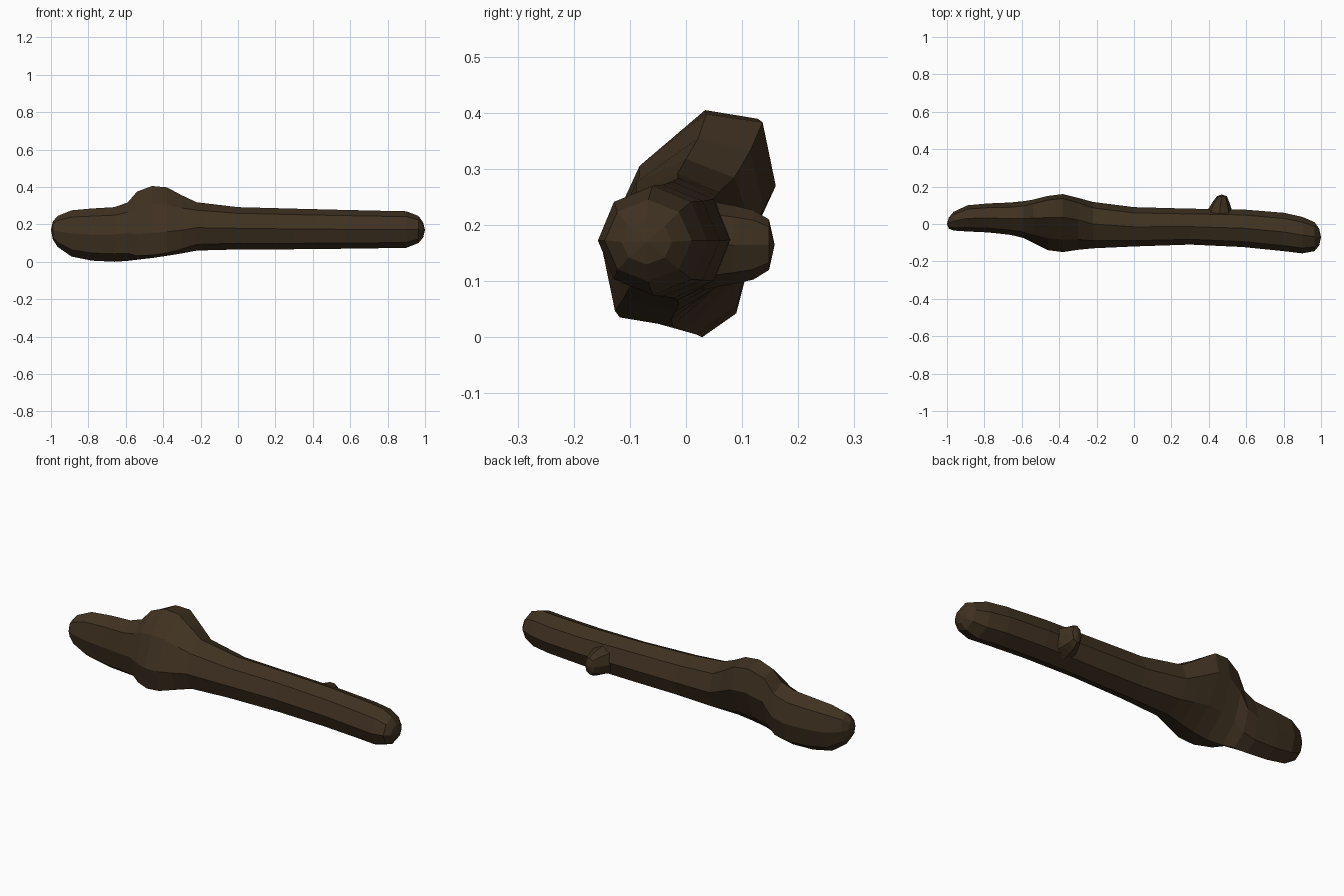
import bpy, bmesh
from math import sin, cos, pi

bark = bpy.data.materials.new("dark_bark")
bark.diffuse_color = (0.05, 0.031, 0.015, 1)


def loft(name, rings, start, end):
    """Skin closed rings and close both ends with a point."""
    bm = bmesh.new()
    loops = [[bm.verts.new(p) for p in r] for r in rings]
    n = len(loops[0])
    for a, b in zip(loops, loops[1:]):
        for i in range(n):
            j = (i + 1) % n
            bm.faces.new((a[i], a[j], b[j], b[i]))
    for loop, tip in ((loops[0], start), (loops[-1], end)):
        t = bm.verts.new(tip)
        for i in range(n):
            bm.faces.new((loop[i], loop[(i + 1) % n], t))
    bmesh.ops.recalc_face_normals(bm, faces=bm.faces)
    me = bpy.data.meshes.new(name)
    bm.to_mesh(me)
    bm.free()
    ob = bpy.data.objects.new(name, me)
    me.materials.append(bark)
    bpy.context.collection.objects.link(ob)
    return ob


def section(x, y0, y1, z0, z1, lean=0, tilt=0):
    """Octagon sheared sideways (lean) and upward (tilt), fitted to its bounds."""
    pts = []
    for i in range(8):
        c, s = cos(i * pi / 4), sin(i * pi / 4)
        pts.append((c + lean * s, s + tilt * c))
    my = max(p[0] for p in pts)
    mz = max(p[1] for p in pts)
    return [(x, (y0 + y1) / 2 + p[0] / my * (y1 - y0) / 2,
             (z0 + z1) / 2 + p[1] / mz * (z1 - z0) / 2) for p in pts]


# Log: x, y range, z range, lean, tilt
log = [
    (-0.99, -0.025, 0.035, 0.12, 0.215, 0, 0),
    (-0.965, -0.035, 0.065, 0.08, 0.245, 0, 0),
    (-0.89, -0.04, 0.10, 0.028, 0.275, 0, 0),
    (-0.78, -0.045, 0.11, 0.006, 0.285, 0, 0),
    (-0.66, -0.058, 0.115, 0.0, 0.292, 0, 0),
    (-0.59, -0.075, 0.122, 0.005, 0.317, 0.05, 0.05),
    (-0.54, -0.10, 0.13, 0.011, 0.375, 0.15, 0.25),
    (-0.46, -0.14, 0.15, 0.02, 0.405, 0.2, 0.3),
    (-0.38, -0.15, 0.16, 0.032, 0.398, 0.2, 0.3),
    (-0.30, -0.138, 0.14, 0.045, 0.355, 0.15, 0.2),
    (-0.22, -0.13, 0.118, 0.06, 0.318, 0.05, 0.05),
    (0.0, -0.12, 0.09, 0.066, 0.292, 0, 0),
    (0.30, -0.11, 0.082, 0.067, 0.284, 0, 0),
    (0.58, -0.123, 0.078, 0.07, 0.277, 0, 0),
    (0.80, -0.145, 0.06, 0.073, 0.272, 0, 0),
    (0.90, -0.157, 0.038, 0.075, 0.27, 0, 0),
    (0.965, -0.145, 0.01, 0.10, 0.245, 0, 0),
    (0.99, -0.115, -0.025, 0.13, 0.21, 0, 0),
]
loft("log", [section(*s) for s in log], (-1, 0, 0.17), (1, -0.07, 0.17))

# Small twig stub on the back: x centre, y, x radius, z radius
stub = [(0.455, 0.03, 0.08, 0.08), (0.46, 0.085, 0.06, 0.07),
        (0.465, 0.12, 0.043, 0.062), (0.47, 0.148, 0.027, 0.045)]
rings = [[(x + rx * cos(i * pi / 4), y, 0.165 + rz * sin(i * pi / 4)) for i in range(8)]
         for x, y, rx, rz in stub]
loft("twig_stub", rings, (0.455, 0.0, 0.165), (0.47, 0.158, 0.165))
